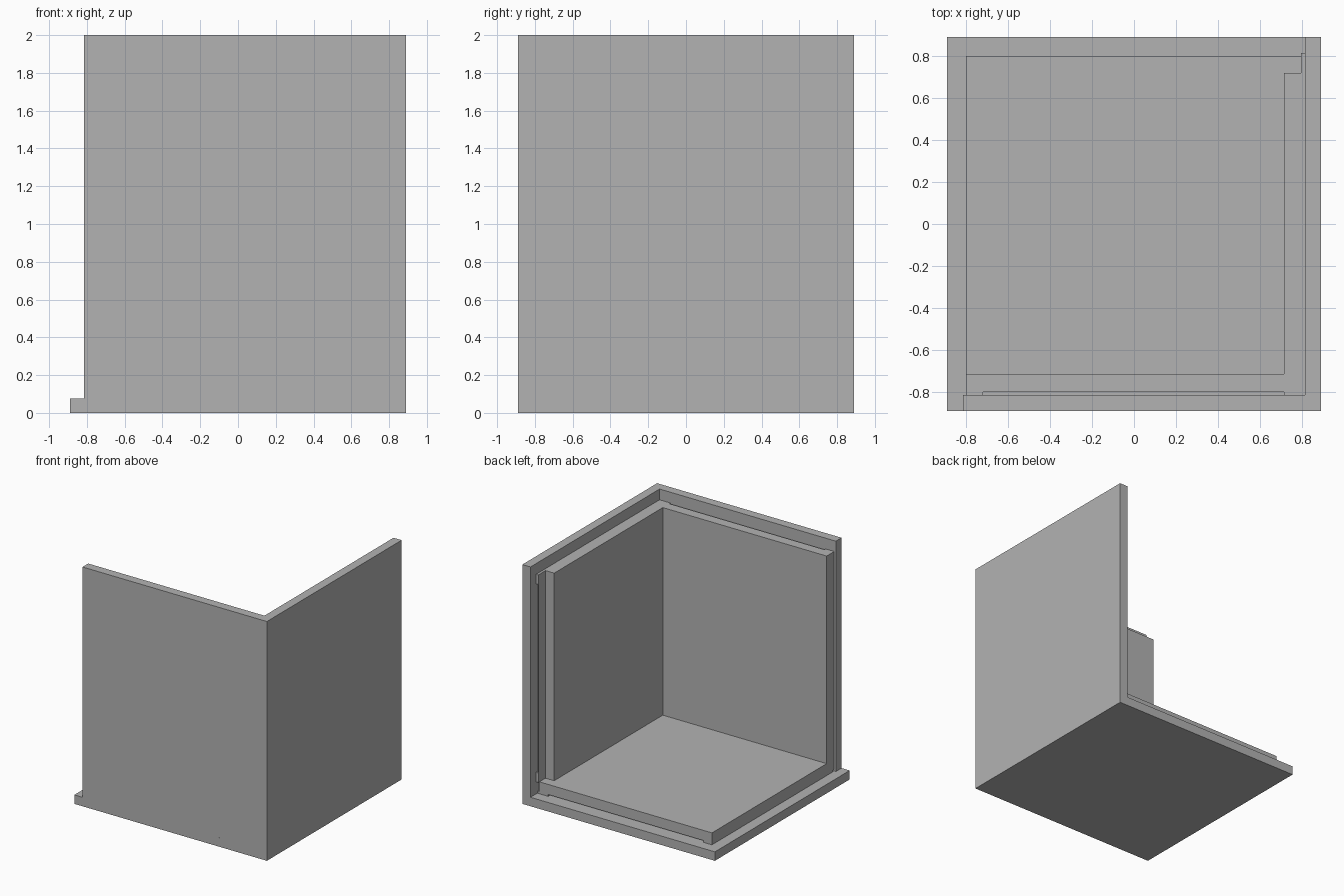
import bpy
import bmesh
from mathutils import Vector

if "Cube" in bpy.data.objects:
    bpy.data.objects.remove(bpy.data.objects["Cube"], do_unlink=True)

grey = bpy.data.materials.new("plain grey")
grey.use_nodes = True
colour = (0.45, 0.45, 0.45, 1)
grey.diffuse_color = colour
grey.node_tree.nodes["Principled BSDF"].inputs["Base Color"].default_value = colour


def box(name, x, y, z):
    """Box spanning the given (low, high) range on each axis."""
    lo, hi = (Vector(c) for c in zip(x, y, z))
    bm = bmesh.new()
    bmesh.ops.create_cube(bm, size=1)
    for v in bm.verts:
        v.co = [lo[i] if v.co[i] < 0 else hi[i] for i in range(3)]
    mesh = bpy.data.meshes.new(name)
    bm.to_mesh(mesh)
    bm.free()
    mesh.materials.append(grey)
    obj = bpy.data.objects.new(name, mesh)
    bpy.context.collection.objects.link(obj)
    return obj


E = 0.89              # outer edge
W = 0.815             # inside of the outer walls
P = 0.80              # back of the inner panels
I = 0.715             # front of the inner panels
FLOOR = E - W         # top of the outer floor
LIFT = E - P          # underside of the inner floor
DECK = E - I          # top of the inner floor
TOP = 1.91            # top of the inner panels
RAIL = 0.08           # width of the spacer rails

# Outer shell: floor and two walls
box("outer_floor", (-E, E), (-E, E), (0, FLOOR))
box("outer_side_wall", (W, E), (-E, E), (FLOOR, 2))
box("outer_front_wall", (-W, W), (-E, -W), (FLOOR, 2))

# Inner lining panels
box("inner_floor", (-P, P), (-P, P), (LIFT, DECK))
box("inner_front_panel", (-P, P), (-P, -I), (DECK, TOP))
box("inner_side_panel", (I, P), (-I, 0.72), (DECK, TOP))
box("side_backing_plate", (P - 0.005, P), (-I, W), (DECK, TOP))

# Spacer rails that hold the lining off the shell, leaving slots between
for label, span in (("right", (-P, RAIL - P)), ("left", (I, W))):
    box("floor_rail_" + label, span, (-P, P), (FLOOR, LIFT))
    box("front_rail_" + label, span, (-W, -P), (LIFT, TOP))
for label, span in (("lower", (DECK, DECK + RAIL)), ("upper", (TOP - RAIL, TOP))):
    box("side_rail_" + label, (P, W), (-P, W), span)
